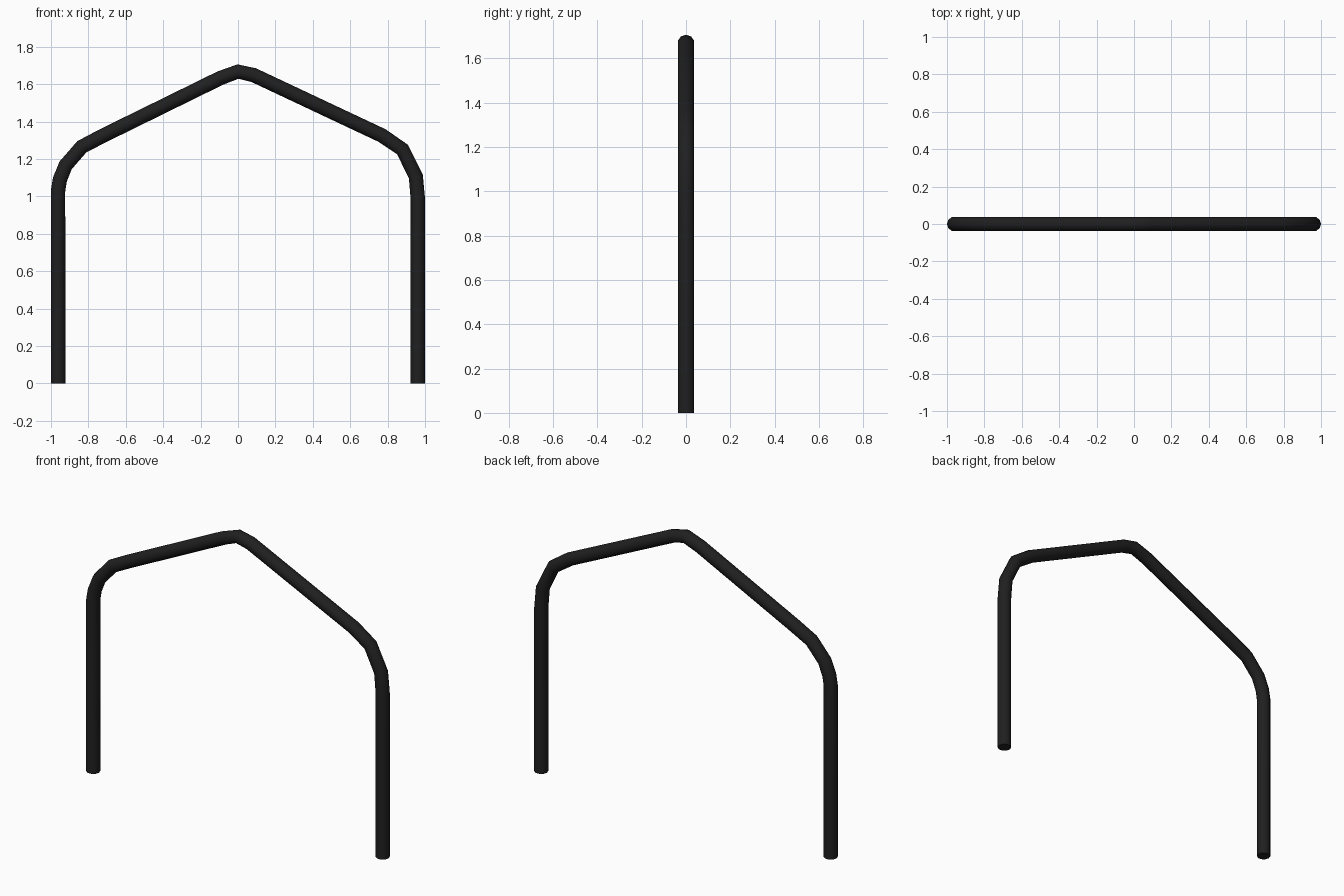
import bpy
import math

cube = bpy.data.objects.get("Cube")
if cube:
    bpy.data.objects.remove(cube, do_unlink=True)

# Matte black tube colour
black = bpy.data.materials.new("black")
black.use_nodes = True
colour = (0.014, 0.014, 0.014, 1.0)
black.diffuse_color = colour
bsdf = next(n for n in black.node_tree.nodes if n.type == 'BSDF_PRINCIPLED')
bsdf.inputs["Base Color"].default_value = colour
bsdf.inputs["Roughness"].default_value = 0.7

RADIUS = 0.0385

# Centreline of the bent hoop, from the right foot over the peak to the left foot
path = [
    (-0.962, 0.0), (-0.962, 1.03), (-0.952, 1.09), (-0.922, 1.165),
    (-0.835, 1.265), (-0.722, 1.324), (-0.095, 1.632), (0.0, 1.667),
    (0.084, 1.648), (0.77, 1.325), (0.88, 1.25), (0.951, 1.105),
    (0.962, 0.98), (0.962, 0.0),
]

# Round tube swept along the centreline, with closed ends
curve = bpy.data.curves.new("tube_path", 'CURVE')
curve.dimensions = '3D'
curve.bevel_depth = RADIUS
curve.bevel_resolution = 3
curve.use_fill_caps = True
spline = curve.splines.new('POLY')
spline.points.add(len(path) - 1)
for point, (x, z) in zip(spline.points, path):
    point.co = (x, 0.0, z, 1.0)
curve.materials.append(black)

hoop = bpy.data.objects.new("arched_tube_frame", curve)
bpy.context.collection.objects.link(hoop)
bpy.ops.object.select_all(action='DESELECT')
hoop.select_set(True)
bpy.context.view_layer.objects.active = hoop
bpy.ops.object.convert(target='MESH')

# Smooth round walls, crisp flat feet
bpy.ops.object.shade_smooth_by_angle(angle=math.radians(40))
